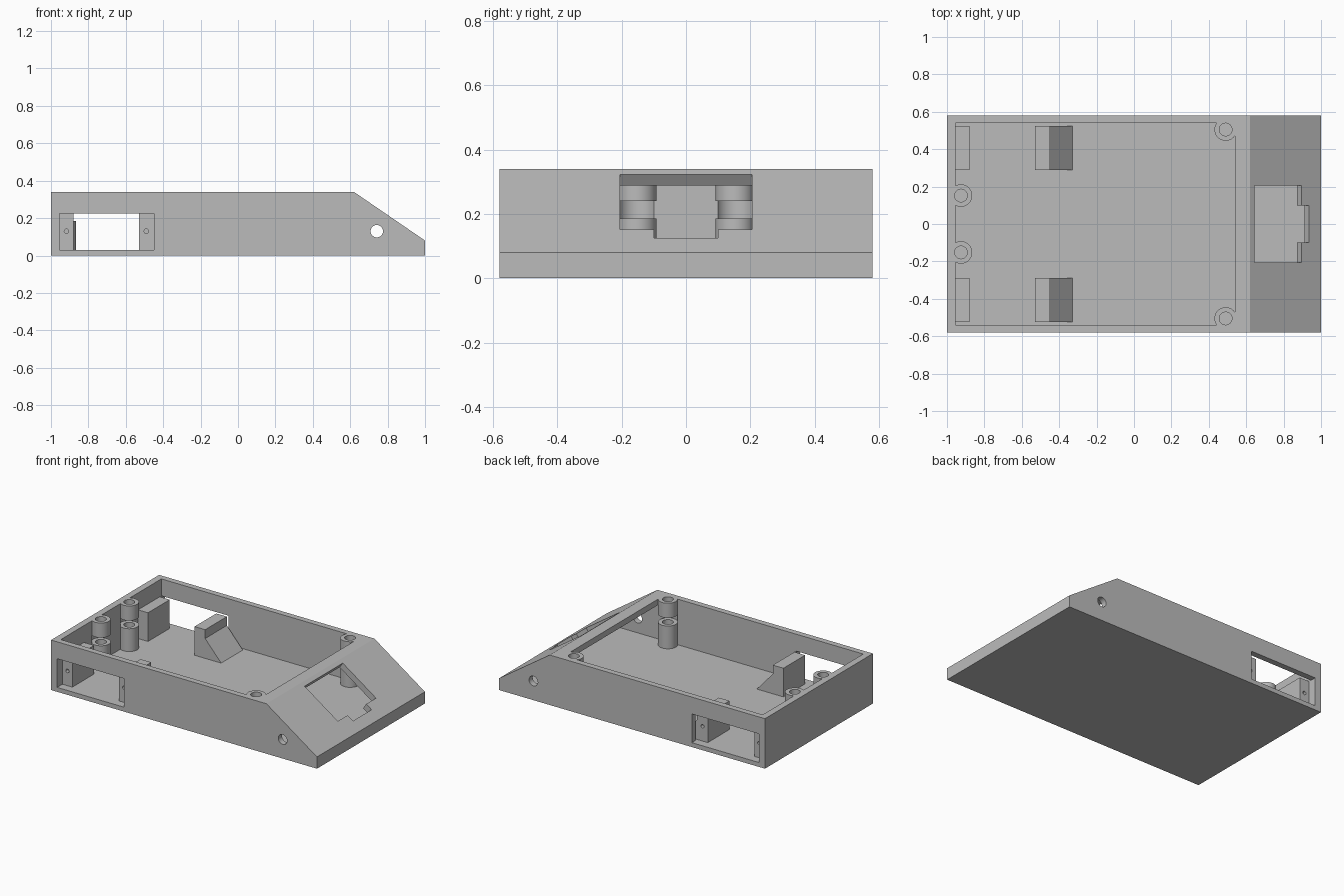
import bpy, bmesh, math
from mathutils import Vector, Matrix

cube = bpy.data.objects.get("Cube")
if cube:
    bpy.data.objects.remove(cube, do_unlink=True)

grey = bpy.data.materials.new("plain grey")
grey.use_nodes = True
colour = (0.5, 0.5, 0.5, 1)
grey.diffuse_color = colour
grey.node_tree.nodes["Principled BSDF"].inputs["Base Color"].default_value = colour

W = 0.58          # half width
FLOOR = 0.03      # top of the floor
TOP = 0.34        # rim height


def finish(bm, name):
    bmesh.ops.recalc_face_normals(bm, faces=bm.faces)
    mesh = bpy.data.meshes.new(name)
    bm.to_mesh(mesh)
    bm.free()
    mesh.materials.append(grey)
    ob = bpy.data.objects.new(name, mesh)
    bpy.context.scene.collection.objects.link(ob)
    return ob


def prism(name, points, depth):
    """Closed outline of 3D points, extruded along the depth vector."""
    bm = bmesh.new()
    face = bm.faces.new([bm.verts.new(p) for p in points])
    out = bmesh.ops.extrude_face_region(bm, geom=[face], use_keep_orig=True)
    verts = [g for g in out["geom"] if isinstance(g, bmesh.types.BMVert)]
    bmesh.ops.translate(bm, verts=verts, vec=depth)
    return finish(bm, name)


def side_prism(name, xz, y0, y1):
    return prism(name, [(x, y0, z) for x, z in xz], (0, y1 - y0, 0))


def box(name, x0, x1, y0, y1, z0, z1):
    return side_prism(name, [(x0, z0), (x1, z0), (x1, z1), (x0, z1)], y0, y1)


def rod(name, start, end, radius, sides=48):
    a, b = Vector(start), Vector(end)
    bm = bmesh.new()
    turn = (b - a).to_track_quat("Z", "Y").to_matrix().to_4x4()
    bmesh.ops.create_cone(bm, cap_ends=True, segments=sides, radius1=radius,
                          radius2=radius, depth=(b - a).length,
                          matrix=Matrix.Translation((a + b) / 2) @ turn)
    return finish(bm, name)


def combine(target, tool, operation):
    """Apply a boolean and discard the tool object."""
    mod = target.modifiers.new(operation, "BOOLEAN")
    mod.object, mod.operation, mod.solver = tool, operation, "EXACT"
    graph = bpy.context.evaluated_depsgraph_get()
    graph.update()
    mesh = bpy.data.meshes.new_from_object(target.evaluated_get(graph))
    target.modifiers.clear()
    target.data = mesh
    bpy.data.objects.remove(tool, do_unlink=True)


# Wedge-nosed case, hollowed out with an open top
case = side_prism("case", [(-1, 0), (1, 0), (1, 0.08), (0.62, TOP), (-1, TOP)], -W, W)
cavity = [(-0.955, FLOOR), (0.96, FLOOR), (0.96, 0.056), (0.604, 0.3),
          (0.54, 0.3), (0.54, 0.4), (-0.955, 0.4)]
combine(case, side_prism("cavity", cavity, -0.54, 0.54), "DIFFERENCE")

# Stepped display window, cut square to the sloping nose
along = Vector((0.38, 0, -0.26)).normalized()
normal = Vector((0.26, 0, 0.38)).normalized()
corner = Vector((0.62, 0, TOP)) + normal * 0.03
half = [(0.03, 0.205), (0.333, 0.205), (0.333, 0.1), (0.382, 0.1)]
outline = half + [(u, -y) for u, y in reversed(half)]
combine(case, prism("display_cut", [corner + along * u + Vector((0, y, 0)) for u, y in outline],
                    normal * -0.09), "DIFFERENCE")

# Screw posts split by a board slot, with bored holes
for x, y in [(-0.925, 0.152), (0.49, 0.505)]:
    for s in (-1, 1):
        combine(case, rod("post", (x, s * y, 0.015), (x, s * y, TOP), 0.06), "UNION")
        combine(case, rod("slot", (x, s * y, 0.185), (x, s * y, 0.24), 0.0605), "DIFFERENCE")
        combine(case, rod("bore", (x, s * y, 0.06), (x, s * y, 0.4), 0.034), "DIFFERENCE")

# Motor windows and their mounting blocks on both sides
ramp_block = [(-0.53, 0.015), (-0.33, 0.015), (-0.33, FLOOR), (-0.45, 0.165),
              (-0.45, 0.225), (-0.53, 0.225)]
wall_block = [(-0.97, 0.015), (-0.88, 0.015), (-0.88, 0.225), (-0.97, 0.225)]
for s in (-1, 1):
    combine(case, box("motor_cut", -0.955, -0.45, s * 0.53, s * 0.65, FLOOR, 0.225), "DIFFERENCE")
    for outline in (ramp_block, wall_block):
        combine(case, side_prism("mount_block", outline, s * 0.29, s * 0.523), "UNION")
    for x in (-0.917, -0.49):
        combine(case, rod("screw_hole", (x, s * 0.4, 0.13), (x, s * 0.53, 0.13), 0.012, 24), "DIFFERENCE")

# Axle hole through both side walls
combine(case, rod("axle_hole", (0.742, -0.7, 0.13), (0.742, 0.7, 0.13), 0.033), "DIFFERENCE")

# Smooth round parts, keep edges crisp
bpy.ops.object.select_all(action="DESELECT")
case.select_set(True)
bpy.context.view_layer.objects.active = case
bpy.ops.object.shade_smooth_by_angle(angle=math.radians(30))
